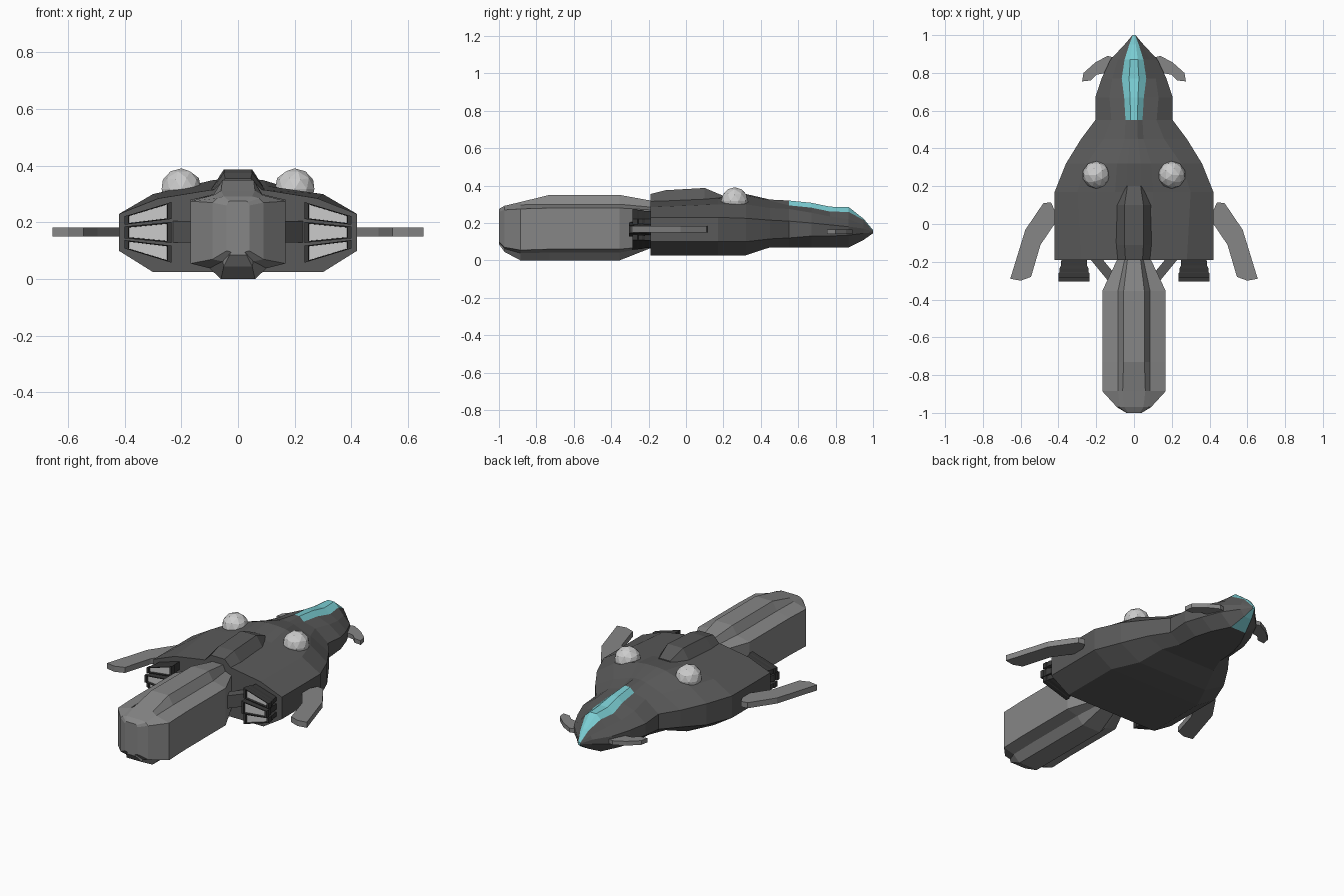
import bpy, bmesh
from mathutils import Vector

if "Cube" in bpy.data.objects:
    bpy.data.objects.remove(bpy.data.objects["Cube"])


def material(name, rgb):
    m = bpy.data.materials.new(name)
    m.diffuse_color = (*rgb, 1)
    m.use_nodes = True
    m.node_tree.nodes["Principled BSDF"].inputs["Base Color"].default_value = m.diffuse_color
    return m


DARK = material("dark_grey", (0.10, 0.10, 0.10))
BLACK = material("near_black", (0.04, 0.04, 0.04))
MID = material("mid_grey", (0.24, 0.24, 0.24))
PALE = material("pale_grey", (0.55, 0.55, 0.55))
TEAL = material("teal", (0.20, 0.62, 0.66))


def finish(name, bm, mats, mirror=False):
    bmesh.ops.recalc_face_normals(bm, faces=bm.faces)
    me = bpy.data.meshes.new(name)
    bm.to_mesh(me)
    bm.free()
    for m in mats:
        me.materials.append(m)
    ob = bpy.data.objects.new(name, me)
    bpy.context.collection.objects.link(ob)
    if mirror:
        ob.modifiers.new("mirror", 'MIRROR').use_mirror_merge = False
    return ob


def loft(name, rings, mats, pick=lambda i, j: 0, end_mat=0, mirror=False):
    """Skin closed rings of points, cap both ends; pick() gives each face's material."""
    bm = bmesh.new()
    vs = [[bm.verts.new(p) for p in r] for r in rings]
    n = len(vs[0])
    for i in range(len(vs) - 1):
        for j in range(n):
            k = (j + 1) % n
            f = bm.faces.new((vs[i][j], vs[i][k], vs[i + 1][k], vs[i + 1][j]))
            f.material_index = pick(i, j)
    bm.faces.new(vs[0])
    bm.faces.new(vs[-1]).material_index = end_mat
    return finish(name, bm, mats, mirror)


def section(y, half):
    """Symmetric ring from the right-hand (x, z) points, top to bottom."""
    return [(x, y, z) for x, z in half] + [(-x, y, z) for x, z in reversed(half)]


def plate(name, outline, z0, z1, mat):
    return loft(name, [[(x, y, z) for x, y in outline] for z in (z0, z1)], [mat], mirror=True)


# Hull: y, top half-width, top z, shoulder x, z, side x, upper z, lower z, bottom x, z
hull = [
    (-.19, .10, .320, .28, .285, .42, .23, .10, .30, .025),
    (.17, .10, .335, .30, .30, .42, .23, .10, .30, .025),
    (.32, .09, .355, .25, .30, .36, .225, .10, .23, .027),
    (.45, .05, .325, .16, .28, .28, .215, .115, .18, .07),
    (.55, .045, .320, .12, .275, .205, .21, .12, .14, .07),
    (.67, .052, .308, .13, .255, .205, .20, .13, .13, .07),
    (.77, .065, .287, .115, .235, .172, .19, .13, .10, .07),
    (.87, .05, .285, .085, .22, .125, .18, .135, .05, .07),
    (.95, .025, .222, .04, .19, .05, .17, .145, .025, .11),
    (1.0, .006, .162, .007, .158, .008, .154, .150, .006, .145),
]
rings = []
for y, a, za, b, zb, w, zu, zl, e, ze in hull:
    drop = .026 if .5 < y < .9 else .006
    rings.append(section(y, [(a * .4, za), (a, za - drop), (b, zb), (w, zu), (w, zl), (e, ze)]))
loft("hull", rings, [DARK, TEAL],
     lambda i, j: int((i >= 4 and j in (0, 10, 11)) or (i >= 7 and j == 5)), 1)

# Raised spine on the rear of the hull
loft("spine", [section(y, [(t, z), (b, .31)]) for y, t, z, b in
               [(-.19, .045, .355, .09), (-.11, .05, .375, .10), (.10, .05, .387, .10), (.20, .035, .345, .06)]],
     [DARK])

# Pod: y, ridge x, z, shoulder x, z, side x, upper z, lower z, keel x, z
pod = [
    (-.19, .035, .320, .05, .285, .09, .27, .075, .04, .065),
    (-.355, .055, .350, .085, .300, .168, .28, .06, .06, .0),
    (-.73, .055, .350, .085, .300, .168, .28, .06, .06, .0),
    (-.885, .06, .312, .085, .297, .168, .275, .055, .06, .0),
    (-.97, .05, .292, .075, .285, .09, .27, .07, .05, .045),
    (-1.0, .03, .275, .035, .272, .04, .26, .10, .03, .085),
]
loft("pod", [section(y, [(r, rz), (s, sz), (w, zu), (w, zl), (w * .6, zl - (zl - kz) * .3), (k, kz)])
             for y, r, rz, s, sz, w, zu, zl, k, kz in pod], [MID])

# Struts joining pod to hull
plate("pod_strut", [(.18, -.17), (.245, -.17), (.13, -.31), (.09, -.28)], .13, .205, DARK)

# Swept wings and small front fins
plate("wing", [(.40, .03), (.44, .115), (.48, .11), (.575, -.03), (.655, -.29),
               (.60, -.30), (.545, -.28), (.495, -.11)], .15, .183, MID)
plate("front_fin", [(.10, .88), (.14, .89), (.205, .855), (.267, .80), (.275, .755),
                    (.23, .76), (.20, .79), (.12, .805)], .14, .165, MID)

# Fan of three engine nozzles on each side
upper = [(.235, .212), (.235, .272), (.40, .222), (.40, .192)]
middle = [(.235, .128), (.235, .202), (.40, .186), (.40, .144)]
lower = [(x, .33 - z) for x, z in upper]
for name, quad, back in (("upper", upper, 0), ("middle", middle, -.02), ("lower", lower, 0)):
    c = sum((Vector(p) for p in quad), Vector((0, 0))) / 4
    steps = [(-.17, .80), (-.22, .84), (-.235, .93), (-.255, .93), (-.26, 1), (-.285, 1), (-.285, .84), (-.272, .82)]
    loft(name + "_nozzle",
         [[(c.x + (x - c.x) * s, y + back * (y < -.2), c.y + (z - c.y) * s) for x, z in quad] for y, s in steps],
         [BLACK, PALE], end_mat=1, mirror=True)

# Sensor domes
bm = bmesh.new()
bmesh.ops.create_icosphere(bm, subdivisions=2, radius=.073)
bmesh.ops.translate(bm, verts=bm.verts, vec=(.20, .26, .318))
finish("dome", bm, [PALE], True)
